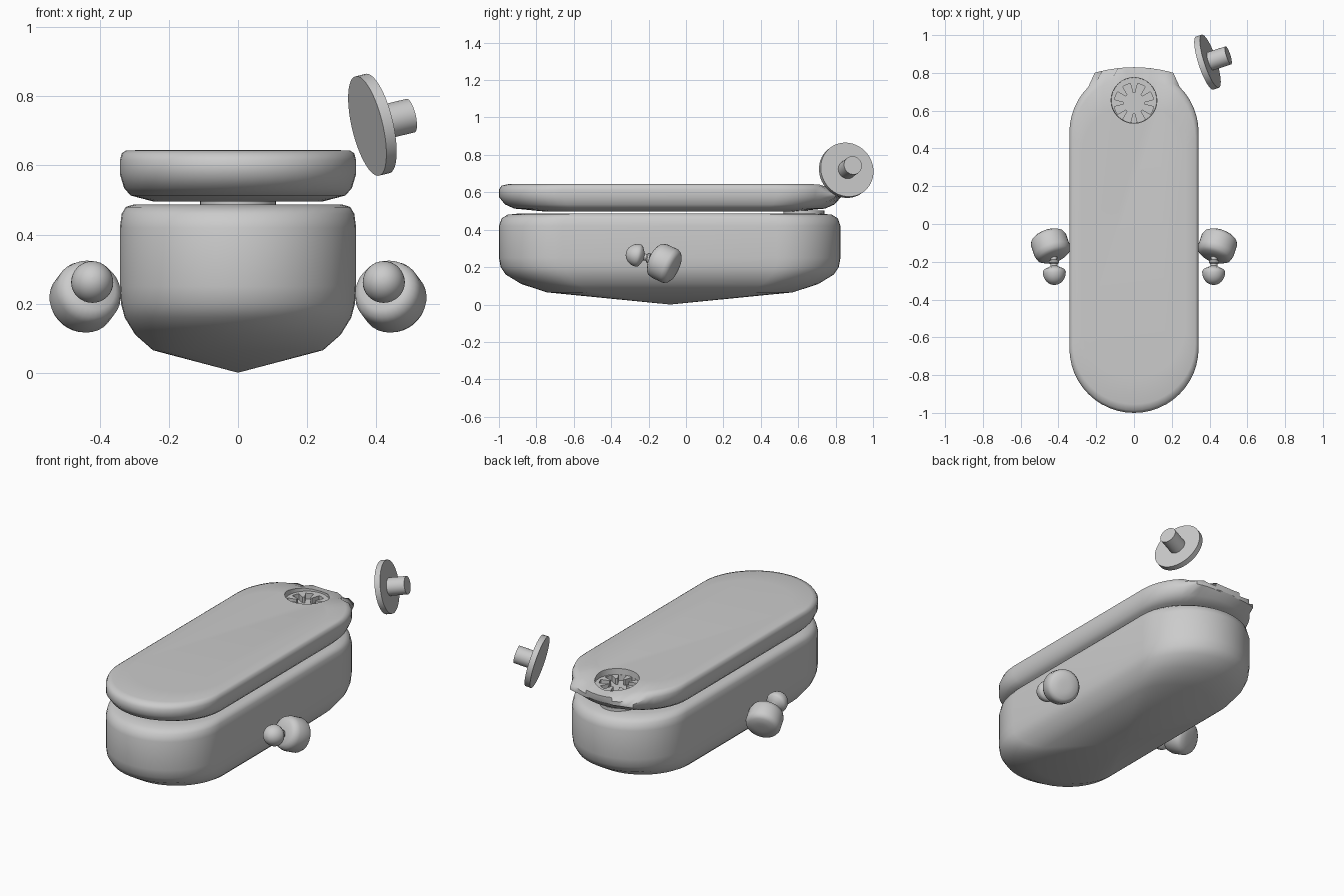
import bpy, bmesh, math
from mathutils import Vector, Matrix

if "Cube" in bpy.data.objects:
    bpy.data.objects.remove(bpy.data.objects["Cube"])

CY = -0.085          # centre of the hull plan
R = 0.342            # hull half width


def finish(name, bm, angle=40, mirror=False):
    bmesh.ops.remove_doubles(bm, verts=bm.verts, dist=1e-5)
    bmesh.ops.recalc_face_normals(bm, faces=bm.faces)
    me = bpy.data.meshes.new(name)
    bm.to_mesh(me)
    bm.free()
    ob = bpy.data.objects.new(name, me)
    bpy.context.collection.objects.link(ob)
    me.shade_smooth()
    me.set_sharp_from_angle(angle=math.radians(angle))
    if mirror:
        ob.modifiers.new("mirror", 'MIRROR')
    return ob


def loft(bm, rings):
    loops = [[bm.verts.new(p) for p in ring] for ring in rings]
    for a, b in zip(loops, loops[1:]):
        n = len(a)
        for i in range(n):
            bm.faces.new((a[i], a[(i + 1) % n], b[(i + 1) % n], b[i]))
    return loops


def stadium(scale, z, n=24):
    pts = []
    for cy, start in ((0.484 - CY, 0), (-0.658 - CY, math.pi)):
        for i in range(n + 1):
            a = start + math.pi * i / n
            pts.append(Vector((R * math.cos(a) * scale,
                               CY + (cy + R * math.sin(a)) * scale, z)))
    return pts


def lathe(name, profile, origin, axis, mirror=False, n=32, angle=40):
    m = Matrix.Translation(origin) @ Vector(axis).to_track_quat('Z', 'Y').to_matrix().to_4x4()
    bm = bmesh.new()
    rings = [[m @ Vector((r * math.cos(2 * math.pi * i / n),
                          r * math.sin(2 * math.pi * i / n), t)) for i in range(n)]
             for r, t in profile]
    loops = loft(bm, rings)
    bm.faces.new(loops[0])
    bm.faces.new(loops[-1])
    return finish(name, bm, angle, mirror)


# Lower body: scaled stadium rings rising from a shallow point
bm = bmesh.new()
body_rings = [(0.72, 0.065), (0.87, 0.11), (0.96, 0.16), (0.99, 0.2), (1, 0.25), (1, 0.42),
              (0.985, 0.46), (0.95, 0.48), (0.88, 0.487)]
loops = loft(bm, [stadium(s, z) for s, z in body_rings])
bm.faces.new(loops[-1])
tip = bm.verts.new((0, CY, 0))
for a, b in zip(loops[0], loops[0][1:] + loops[0][:1]):
    bm.faces.new((tip, a, b))
finish("lower_body", bm, 60)

# Lid: same plan, dropping into a lip at the back
bm = bmesh.new()
lid_rings = [(0.72, 0.496), (0.91, 0.513), (0.965, 0.535), (1, 0.575), (1, 0.615),
             (0.985, 0.635), (0.95, 0.643), (0.8, 0.645)]
rings = [stadium(s, z) for s, z in lid_rings]
for ring in rings:
    for p in ring:
        if p.y > 0.70:
            f = min((p.y - 0.70) / 0.12, 1)
            if p.z > 0.6:
                p.z -= 0.045 * f * f * (3 - 2 * f)
            if abs(p.x) < 0.21 and 0.57 < p.z < 0.62:
                p.y = max(p.y, 0.80 + 0.03 * (1 - (p.x / 0.21) ** 2))
loops = loft(bm, rings)
bm.faces.new(loops[0])
bm.faces.new(loops[-1])
lid = finish("lid", bm, 50)

# Round recess with a shallow crescent behind it, cut into the lid
cutters = [
    lathe("recess_cutter", [(0.105, 0.575), (0.105, 0.7)], (0, 0.64, 0), (0, 0, 1)),
    lathe("crescent_cutter", [(0.12, 0.61), (0.125, 0.7)], (0, 0.655, 0), (0, 0, 1)),
]
for c in cutters:
    mod = lid.modifiers.new("cut", 'BOOLEAN')
    mod.operation, mod.solver, mod.object = 'DIFFERENCE', 'EXACT', c
bpy.context.view_layer.objects.active = lid
lid.select_set(True)
for mod in list(lid.modifiers):
    bpy.ops.object.modifier_apply(modifier=mod.name)
for c in cutters:
    bpy.data.objects.remove(c)
lid.data.set_sharp_from_angle(angle=math.radians(50))

# Eight inward teeth around the recess
bm = bmesh.new()
for k in range(8):
    rot = Matrix.Translation((0, 0.64, 0)) @ Matrix.Rotation(k * math.pi / 4, 4, 'Z')
    plan = [(0.055, -0.006), (0.107, -0.02), (0.107, 0.02), (0.055, 0.006)]
    loops = loft(bm, [[rot @ Vector((x, y, z)) for x, y in plan] for z in (0.57, 0.61)])
    bm.faces.new(loops[0])
    bm.faces.new(loops[1])
finish("recess_teeth", bm, 30)

# Neck plate bridging body and lid below the recess
lathe("neck_plate", [(0.11, 0.48), (0.11, 0.503)], (0, 0.63, 0), (0, 0, 1))

# Side drums, necks and mushroom knobs, mirrored left and right
lathe("side_drum",
      [(0.03, -0.072), (0.07, -0.068), (0.09, -0.055), (0.098, -0.03), (0.098, 0.035),
       (0.09, 0.052), (0.075, 0.063), (0.04, 0.068), (0.02, 0.069)],
      (0.442, -0.115, 0.22), (0.3, 0.86, -0.4), True, angle=50)
knob = [(0.06 * math.sin(a * math.pi / 16) + 0.001, 0.068 * (1 - math.cos(a * math.pi / 16)))
        for a in range(9)]
lathe("side_knob",
      knob + [(0.056, 0.08), (0.03, 0.094), (0.018, 0.1), (0.018, 0.112), (0.027, 0.118),
              (0.027, 0.128), (0.017, 0.134), (0.022, 0.19)],
      (0.42, -0.321, 0.277), (0.03, 0.95, -0.22), True, angle=50)

# Loose tilted disc with a peg
lathe("tilted_disc",
      [(0.148, -0.017), (0.148, 0.015), (0.05, 0.015), (0.05, 0.118)],
      (0.39, 0.857, 0.718), (0.92, 0.3, 0.22), n=48)
